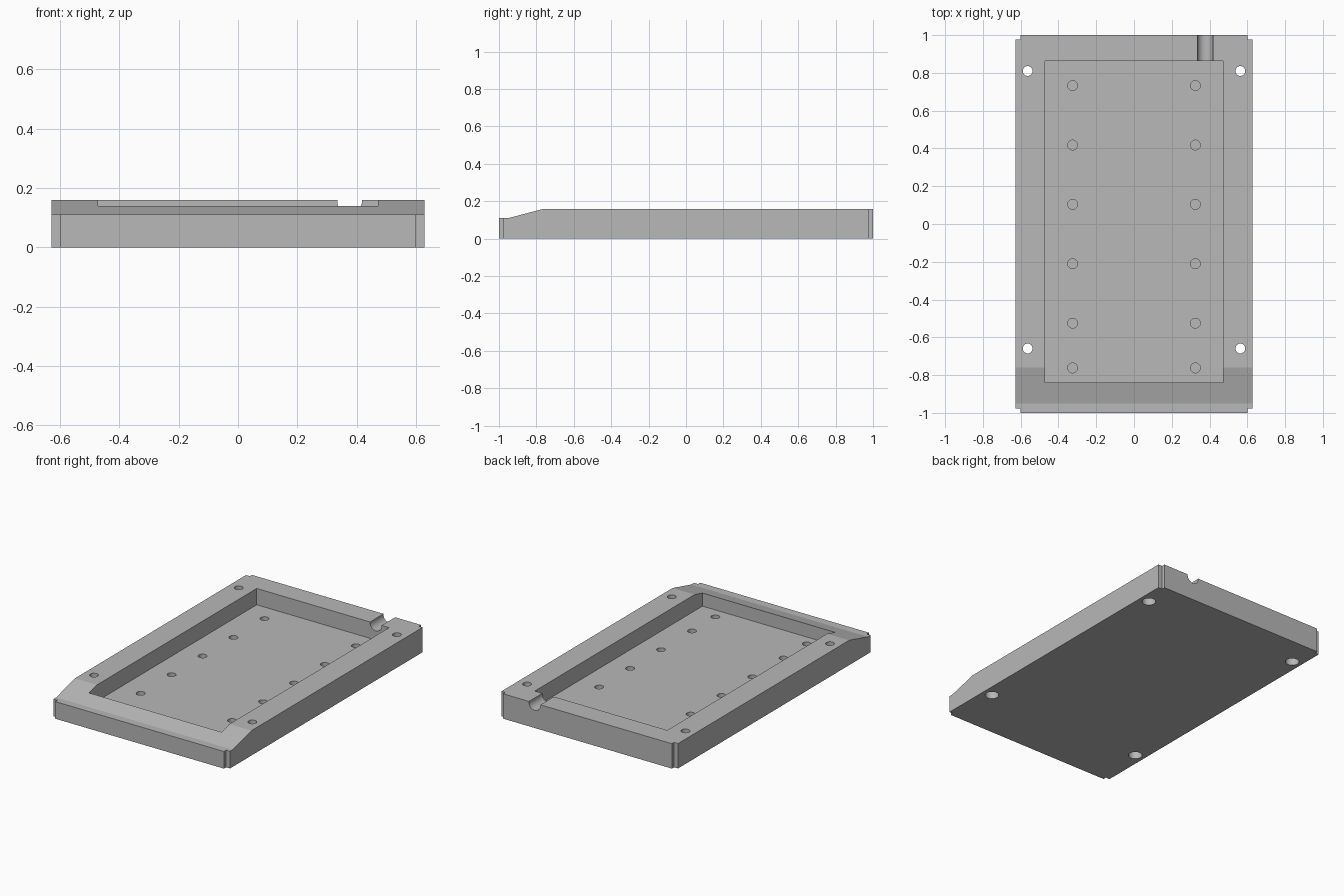
import bpy, bmesh, math
from mathutils import Matrix, Vector

cube = bpy.data.objects.get("Cube")
if cube:
    bpy.data.objects.remove(cube, do_unlink=True)

HALF_X, HALF_Y, HEIGHT = 0.628, 1.0, 0.16
FLOOR = 0.055

grey = bpy.data.materials.new("plain grey")
grey.use_nodes = True
grey.diffuse_color = (0.48, 0.48, 0.48, 1)
grey.node_tree.nodes["Principled BSDF"].inputs["Base Color"].default_value = grey.diffuse_color


def add_object(name, bm):
    bmesh.ops.recalc_face_normals(bm, faces=bm.faces)
    mesh = bpy.data.meshes.new(name)
    bm.to_mesh(mesh)
    bm.free()
    mesh.materials.append(grey)
    obj = bpy.data.objects.new(name, mesh)
    bpy.context.collection.objects.link(obj)
    return obj


def cut(cutter):
    """Subtract a cutter from the tray, then discard it."""
    cutter.hide_render = True
    mod = tray.modifiers.new(cutter.name, "BOOLEAN")
    mod.operation, mod.solver, mod.object = "DIFFERENCE", "EXACT", cutter
    bpy.context.view_layer.objects.active = tray
    bpy.ops.object.modifier_apply(modifier=mod.name)
    bpy.data.objects.remove(cutter, do_unlink=True)


def cut_box(name, low, high):
    low, high = Vector(low), Vector(high)
    bm = bmesh.new()
    bmesh.ops.create_cube(bm, size=1, matrix=Matrix.Translation((low + high) / 2)
                          @ Matrix.Diagonal((*(high - low), 1)))
    cut(add_object(name, bm))


def cut_cylinder(name, centre, radius, length, tilt=0):
    bm = bmesh.new()
    bmesh.ops.create_cone(bm, cap_ends=True, segments=32, radius1=radius, radius2=radius,
                          depth=length, matrix=Matrix.Translation(centre)
                          @ Matrix.Rotation(tilt, 4, "X"))
    cut(add_object(name, bm))


# Tray body: side profile with a sloped front, extruded across the width
bm = bmesh.new()
profile = [(-HALF_Y, 0), (HALF_Y, 0), (HALF_Y, HEIGHT), (-0.76, HEIGHT),
           (-0.95, 0.11), (-HALF_Y, 0.11)]
side = bm.faces.new([bm.verts.new((-HALF_X, y, z)) for y, z in profile])
extruded = bmesh.ops.extrude_face_region(bm, geom=[side])["geom"]
bmesh.ops.translate(bm, vec=(2 * HALF_X, 0, 0),
                    verts=[v for v in extruded if isinstance(v, bmesh.types.BMVert)])
tray = add_object("tray_body", bm)

# Recessed pocket
cut_box("pocket", (-0.471, -0.84, FLOOR), (0.471, 0.863, 0.3))

# Square notches on the vertical corners
for sx in (-1, 1):
    for sy in (-1, 1):
        xs = sorted((sx * 0.6, sx * 0.7))
        ys = sorted((sy * 0.978, sy * 1.1))
        cut_box("corner_notch", (xs[0], ys[0], -0.1), (xs[1], ys[1], 0.3))

# Round cable channel through the back wall
cut_cylinder("cable_channel", (0.376, 0.95, 0.155), 0.0415, 0.3, math.pi / 2)

# Mounting holes, widened from below
for x in (-0.563, 0.563):
    for y in (0.81, -0.659):
        cut_cylinder("mounting_hole", (x, y, 0.1), 0.026, 0.4)
        cut_cylinder("counterbore", (x, y, 0), 0.041, 0.16)

# Two rows of blind holes in the pocket floor
for x in (-0.325, 0.325):
    for y in (0.733, 0.418, 0.104, -0.21, -0.525, -0.762):
        cut_cylinder("blind_hole", (x, y, FLOOR), 0.026, 0.07)

# Smooth round walls, crisp everything else
bpy.ops.object.select_all(action="DESELECT")
tray.select_set(True)
bpy.context.view_layer.objects.active = tray
bpy.ops.object.shade_smooth_by_angle(angle=math.radians(12))
